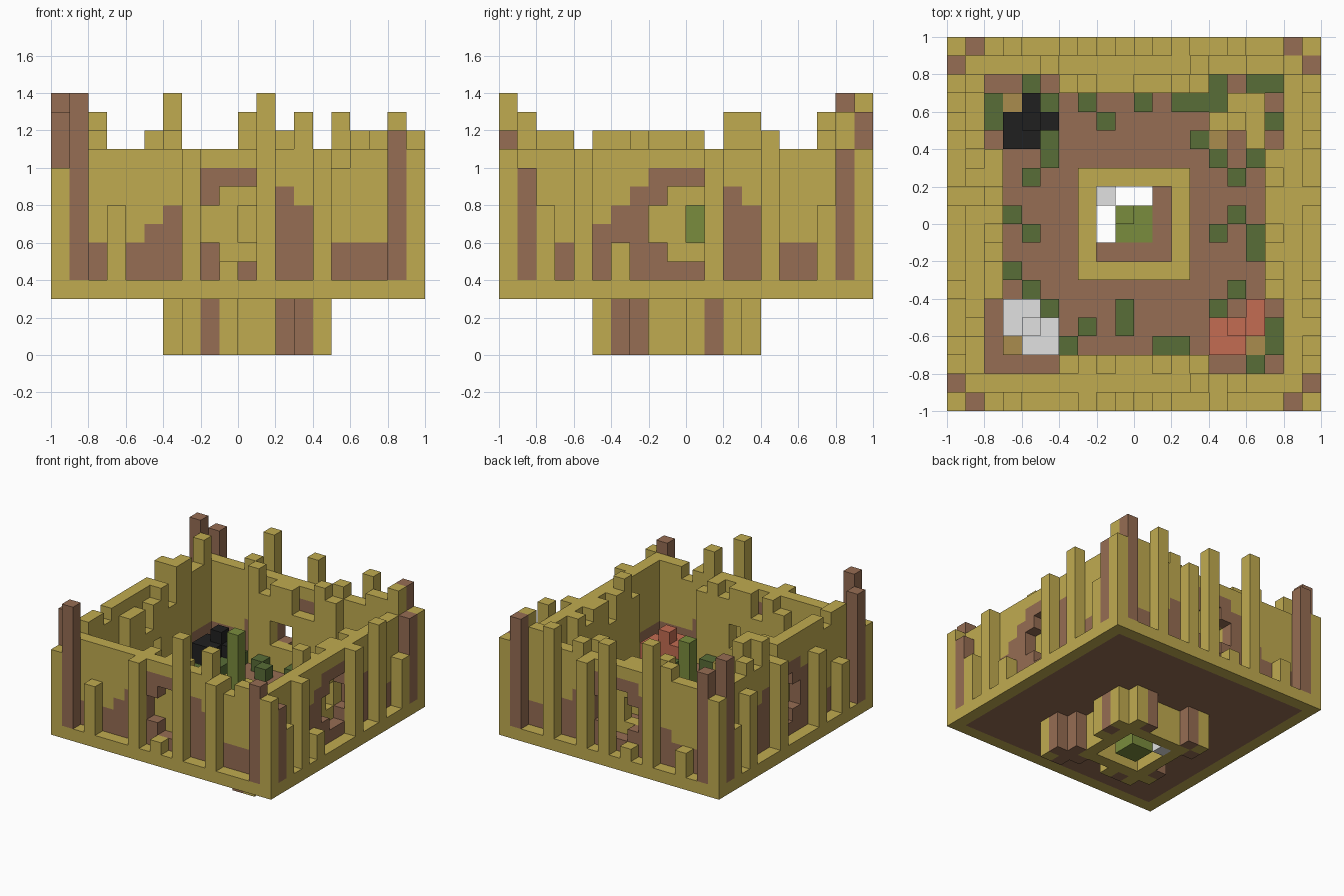
import bpy
import bmesh
from mathutils import Vector

cube = bpy.data.objects.get("Cube")
if cube:
    bpy.data.objects.remove(cube, do_unlink=True)

CELL = 0.1
COLORS = {
    "olive": "c0ab50", "brown": "966d53", "leaf green": "596d37",
    "moss green": "7a8c3d", "black": "202020", "pale grey": "e1e1e1",
    "red": "c36c52", "tan": "aa8c4d",
}


def linear(pair):
    c = int(pair, 16) / 255
    return c / 12.92 if c < 0.04045 else ((c + 0.055) / 1.055) ** 2.4


def make_material(name, code):
    rgba = [linear(code[n:n + 2]) for n in (0, 2, 4)] + [1]
    mat = bpy.data.materials.new(name)
    mat.diffuse_color = rgba
    mat.use_nodes = True
    shader = next(n for n in mat.node_tree.nodes if n.type == "BSDF_PRINCIPLED")
    shader.inputs["Base Color"].default_value = rgba
    return mat


MATS = {name: make_material(name, code) for name, code in COLORS.items()}
blocks = {}  # grid cell -> (part name, colour)


def column(part, color, x, y, low, high):
    for z in range(low, high):
        blocks[x, y, z] = (part, color)


def level(letter):
    """Height in cells, a being zero."""
    return ord(letter) - ord("a")


# Floor slab with an olive rim and a square opening
for x in range(20):
    for y in range(20):
        rim = x in (0, 19) or y in (0, 19)
        if not (8 <= x <= 11 and 8 <= y <= 11):
            column("floor", "olive" if rim else "brown", x, y, 3, 4)

# Shaft below the floor and its low kerb
for x in range(7, 13):
    for y in range(7, 13):
        if x in (7, 12) or y in (7, 12):
            column("shaft", "olive", x, y, 0, 5)

# Brackets around the shaft, mirrored across the diagonal
for x, y, color in ((14, 5, "olive"), (13, 6, "brown"), (13, 5, "brown"),
                    (12, 6, "brown"), (6, 7, "olive"), (7, 6, "olive"),
                    (8, 6, "brown"), (9, 6, "olive"), (11, 13, "brown"),
                    (6, 13, "olive"), (6, 12, "brown")):
    column("brackets", color, x, y, 0, 3)
    column("brackets", color, 19 - y, 19 - x, 0, 3)

# Filling of the shaft: ledge, pale block and the green pillar, the rest open
for n in range(8, 12):
    column("shaft_ledge", "brown", n, 8, 3, 4)
    column("shaft_ledge", "brown", 11, n, 3, 4)
column("pale_block", "pale grey", 8, 11, 0, 2)
for x in (9, 10):
    for y in (9, 10):
        column("pillar", "moss green", x, y, 0, 4)
column("pillar", "moss green", 9, 10, 0, 10)


# Walls: wall tops, inner ribs, places of the peephole, outer ribs {place: top}
SIDES = {
    "front": (lambda u, d: (u, d), "klllllllllllnlklll", "kljllklk", (10,),
              {3: "i", 7: "l", 9: "f", 11: "o", 14: "l"}),
    "back": (lambda u, d: (u, 19 - d), "llllmlllllllmllmmn", "mklljjml", (8, 9),
             {3: "g", 6: "o", 8: "f", 10: "n", 12: "l", 15: "n"}),
    "left": (lambda u, d: (19 - d, u), "llllllllllllllllll", "kmljllkl", (10,),
             {2: "i", 4: "l", 6: "g", 11: "l", 14: "m", 17: "i"}),
    "right": (lambda u, d: (d, u), "lmmlmmmmmmlnlmllnl", "lljlmknn", (9,),
              {3: "i", 6: "k", 11: "l", 15: "k", 17: "i"}),
}


def in_window(u, z):
    return (8 <= u <= 11 and z in (6, 7)) or (u in (9, 10) and 5 <= z <= 8)


for side, (place, tops, inner, peephole, ribs) in SIDES.items():
    for u, top in enumerate(tops, 1):
        stain = max(6, min(10, int(11.5 - abs(u - 9.5))))
        for z in range(4, level(top)):
            if not in_window(u, z):
                color = "brown" if z < stain else "olive"
                column(side + "_wall", color, *place(u, 1), z, z + 1)
    for u, top in enumerate(inner, 6):
        for z in range(4, level(top)):
            if u not in peephole or z not in (6, 7):
                column(side + "_inner_ribs", "olive", *place(u, 2), z, z + 1)
    for u, top in ribs.items():
        column(side + "_outer_ribs", "olive", *place(u, 0), 4, level(top))

# Corner posts: an olive one flanked by two brown ones
for x, y, own, along_x, along_y in ((0, 0, "k", "o", "n"), (19, 0, "l", "m", "k"),
                                    (0, 19, "l", "n", "o"), (19, 19, "l", "n", "l")):
    step_x, step_y = (1 if x == 0 else -1), (1 if y == 0 else -1)
    column("corner_posts", "olive", x, y, 4, level(own))
    column("corner_posts", "brown", x + step_x, y, 4, level(along_x))
    column("corner_posts", "brown", x, y + step_y, 4, level(along_y))

# Four mounds in the corners; rows go from back to front
MOUNDS = (("black_mound", "black", 3, 14, "t#. ### ##."),
          ("grey_mound", "pale grey", 3, 3, "##. ### t##"),
          ("red_mound", "red", 14, 3, "..# ### ##t"),
          ("olive_mound", "olive", 14, 14, ".## ### t.#"))
for part, color, left, front, rows in MOUNDS:
    for row, line in enumerate(rows.split()):
        for col, mark in enumerate(line):
            x, y = left + col, front + 2 - row
            if mark == "t":
                column(part, "tan", x, y, 4, 5)
            elif mark == "#":
                column(part, color, x, y, 4, 7 if row == col == 1 else 6)

# Grass tufts on the floor; each row lists letters for x, a being zero
GRASS = {2: "q", 3: "glmr", 4: "hjr", 5: "fjo", 6: "ep", 7: "d", 8: "q",
         9: "eoq", 10: "dp", 12: "ep", 13: "foq", 14: "fnq", 15: "cir",
         16: "cfhkmno", 17: "eoqr"}
for y, letters in GRASS.items():
    for letter in letters:
        column("grass_tufts", "leaf green", level(letter), y, 4, 5)


# Turn the grid into one mesh per part, keeping only outer faces
def build(part):
    cells = {c: color for c, (name, color) in blocks.items() if name == part}
    used = sorted(set(cells.values()))
    mesh = bpy.data.meshes.new(part)
    bm = bmesh.new()
    for cell, color in cells.items():
        low = Vector((cell[0] - 10, cell[1] - 10, cell[2]))
        for axis in range(3):
            for sign in (0, 1):
                beside = list(cell)
                beside[axis] += 2 * sign - 1
                if tuple(beside) in blocks:
                    continue
                a, b, c = Vector(), Vector(), Vector()
                a[axis], b[(axis + 1) % 3], c[(axis + 2) % 3] = sign, 1, 1
                ring = [a, a + b, a + b + c, a + c]
                if not sign:
                    ring.reverse()
                face = bm.faces.new([bm.verts.new((low + p) * CELL) for p in ring])
                face.material_index = used.index(color)
    bmesh.ops.remove_doubles(bm, verts=bm.verts, dist=0.001)
    bm.to_mesh(mesh)
    bm.free()
    for color in used:
        mesh.materials.append(MATS[color])
    bpy.context.collection.objects.link(bpy.data.objects.new(part, mesh))


for part in sorted({name for name, color in blocks.values()}):
    build(part)
